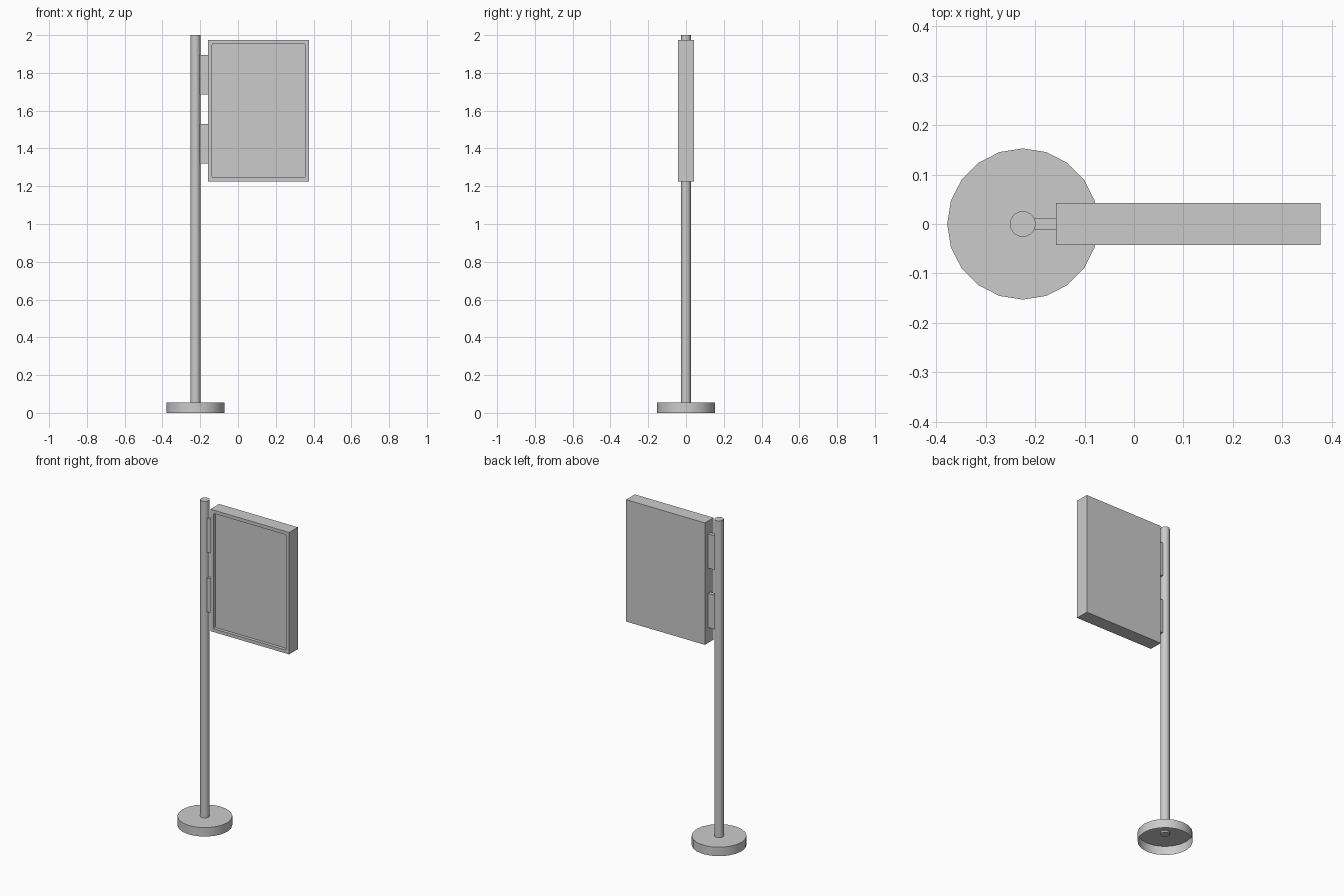
import bpy, bmesh, math
from mathutils import Vector

if "Cube" in bpy.data.objects:
    bpy.data.objects.remove(bpy.data.objects["Cube"])

POLE_X = -0.225


def finish(bm, name, smooth=False):
    bmesh.ops.recalc_face_normals(bm, faces=bm.faces)
    me = bpy.data.meshes.new(name)
    bm.to_mesh(me)
    bm.free()
    ob = bpy.data.objects.new(name, me)
    bpy.context.collection.objects.link(ob)
    if smooth:
        bpy.ops.object.select_all(action='DESELECT')
        ob.select_set(True)
        bpy.context.view_layer.objects.active = ob
        bpy.ops.object.shade_smooth_by_angle(angle=math.radians(30))
    return ob


def box_bm(lo, hi):
    lo, hi = Vector(lo), Vector(hi)
    bm = bmesh.new()
    bmesh.ops.create_cube(bm, size=1)
    for v in bm.verts:
        v.co = (lo + hi) / 2 + v.co * (hi - lo)
    return bm


def cylinder(name, r, z0, z1, sides, open_bottom=False):
    bm = bmesh.new()
    bmesh.ops.create_cone(bm, cap_ends=True, segments=sides,
                          radius1=r, radius2=r, depth=z1 - z0)
    bmesh.ops.translate(bm, verts=bm.verts, vec=(POLE_X, 0, (z0 + z1) / 2))
    if open_bottom:
        bottom = [f for f in bm.faces if f.calc_center_median().z < z0 + 1e-4]
        bmesh.ops.delete(bm, geom=bottom, context='FACES_ONLY')
    ob = finish(bm, name, True)
    return ob


# Hollow foot, open underneath, and the pole standing in it
cylinder("base", 0.153, 0.0, 0.055, 20, open_bottom=True)
cylinder("pole", 0.026, 0.045, 2.0, 20)

# Two mounting brackets
for name, z0 in (("upper_bracket", 1.685), ("lower_bracket", 1.32)):
    finish(box_bm((-0.21, -0.011, z0), (-0.155, 0.011, z0 + 0.21)), name)

# Sign box with a recessed front panel
bm = box_bm((-0.158, -0.042, 1.225), (0.377, 0.042, 1.974))
bm.faces.ensure_lookup_table()
front = min(bm.faces, key=lambda f: f.calc_center_median().y)
bmesh.ops.inset_region(bm, faces=[front], thickness=0.029)
front = bmesh.ops.extrude_discrete_faces(bm, faces=[front])["faces"][0]
for v in front.verts:
    v.co.y += 0.02
# Slightly rounded recess corners
corners = [e for v in front.verts for e in v.link_edges if e not in front.edges[:]]
bmesh.ops.bevel(bm, geom=corners, offset=0.008, segments=2, profile=0.5, affect='EDGES')
finish(bm, "sign_box")
